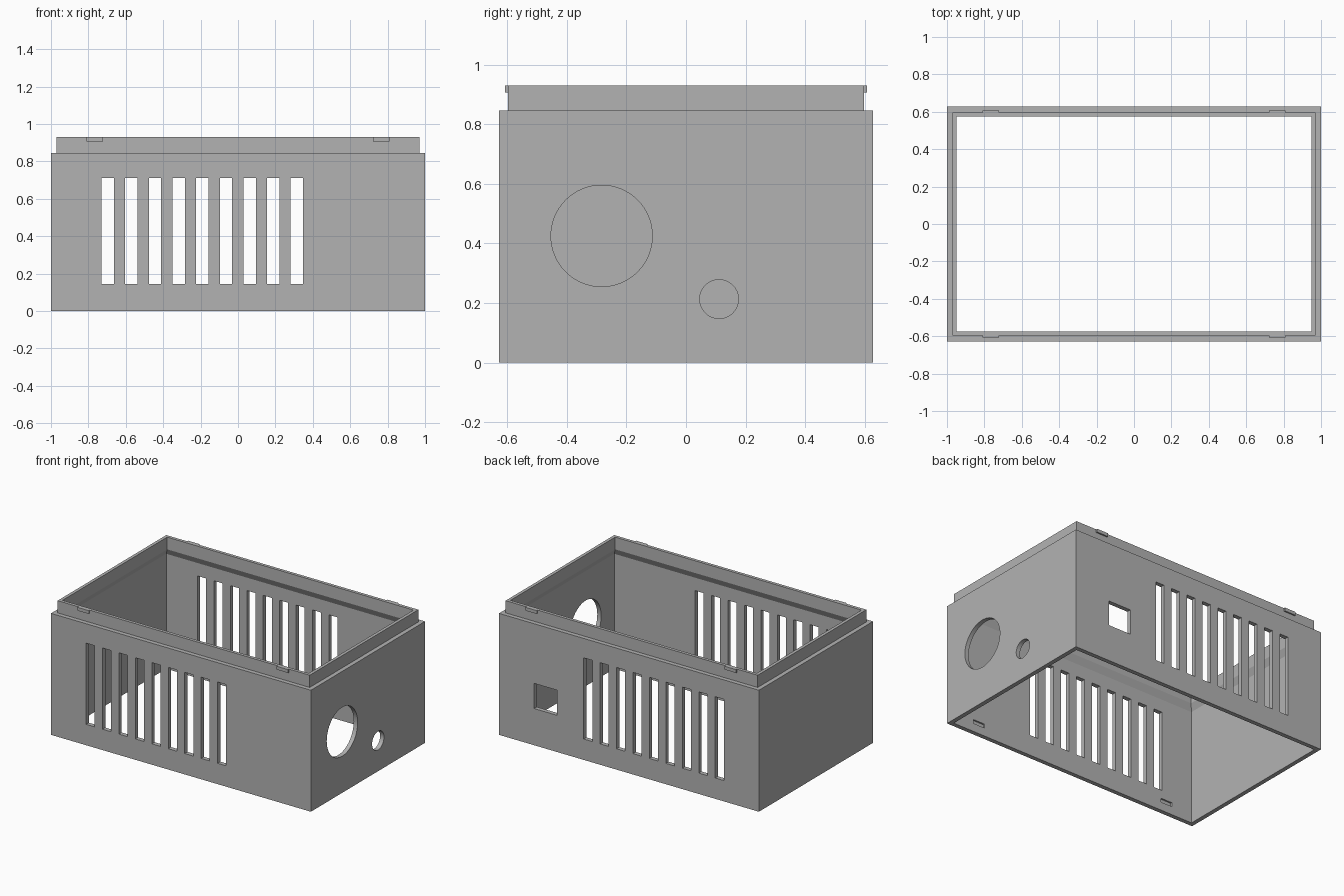
import bpy, bmesh
from math import pi
from mathutils import Matrix, Vector

old = bpy.data.objects.get("Cube")
if old:
    bpy.data.objects.remove(old)

grey = bpy.data.materials.new("matte_grey")
grey.use_nodes = True
grey.diffuse_color = (0.45, 0.45, 0.45, 1)
grey.node_tree.nodes["Principled BSDF"].inputs["Base Color"].default_value = grey.diffuse_color

HALF_X, HALF_Y = 1.0, 0.627
SHOULDER, TOP = 0.845, 0.93
WALL, LIP_IN = 0.03, 0.052


def make_object(name, bm):
    bmesh.ops.recalc_face_normals(bm, faces=bm.faces)
    mesh = bpy.data.meshes.new(name)
    bm.to_mesh(mesh)
    bm.free()
    mesh.materials.append(grey)
    obj = bpy.data.objects.new(name, mesh)
    bpy.context.collection.objects.link(obj)
    return obj


def add_box(bm, x, y, z):
    """Box from (low, high) ranges on each axis."""
    lo, hi = Vector((x[0], y[0], z[0])), Vector((x[1], y[1], z[1]))
    size = Matrix.Diagonal((*(hi - lo), 1))
    bmesh.ops.create_cube(bm, size=1, matrix=Matrix.Translation((lo + hi) / 2) @ size)


def add_side_hole(bm, y, z, radius):
    place = Matrix.Translation((HALF_X, y, z)) @ Matrix.Rotation(pi / 2, 4, 'Y')
    bmesh.ops.create_cone(bm, cap_ends=True, segments=64, radius1=radius,
                          radius2=radius, depth=0.2, matrix=place)


# Open case: wall section (inset, height) swept round the rectangle
section = [(0, 0), (0, SHOULDER), (WALL, SHOULDER), (WALL, TOP),
           (LIP_IN, TOP), (LIP_IN, SHOULDER), (WALL, 0.80), (WALL, 0)]
corners = [(-1, -1), (1, -1), (1, 1), (-1, 1)]
bm = bmesh.new()
rings = [[bm.verts.new((sx * (HALF_X - d), sy * (HALF_Y - d), z)) for sx, sy in corners]
         for d, z in section]
for i, ring in enumerate(rings):
    following = rings[(i + 1) % len(rings)]
    for k in range(4):
        n = (k + 1) % 4
        bm.faces.new((ring[k], ring[n], following[n], following[k]))
case = make_object("open_case", bm)

# Openings
bm = bmesh.new()
for i in range(9):
    cx = -0.697 + 0.1265 * i
    add_box(bm, (cx - 0.033, cx + 0.033), (-0.8, 0.8), (0.145, 0.71))
add_box(bm, (0.555, 0.73), (0.5, 0.8), (0.255, 0.43))
add_side_hole(bm, -0.283, 0.425, 0.17)
add_side_hole(bm, 0.111, 0.213, 0.065)

# Grooves inside the bottom edge that match the snap tabs
for sx in (-1, 1):
    for sy in (-1, 1):
        add_box(bm, sorted((sx * 0.72, sx * 0.81)), sorted((sy * 0.56, sy * 0.608)),
                (0.058, 0.086))
cutter = make_object("opening_cutter", bm)
cutter.hide_render = True

cut = case.modifiers.new("openings", 'BOOLEAN')
cut.object = cutter
cut.operation = 'DIFFERENCE'
cut.solver = 'EXACT'
bpy.context.view_layer.objects.active = case
case.select_set(True)
bpy.ops.object.modifier_apply(modifier=cut.name)
bpy.data.objects.remove(cutter)
bpy.ops.object.shade_smooth_by_angle(angle=pi / 9)

# Snap tabs on the lip
for sx, side in ((-1, "right"), (1, "left")):
    for sy, end in ((-1, "front"), (1, "back")):
        bm = bmesh.new()
        add_box(bm, sorted((sx * 0.723, sx * 0.81)), sorted((sy * 0.59, sy * 0.607)),
                (0.907, TOP))
        make_object(f"snap_tab_{end}_{side}", bm)
